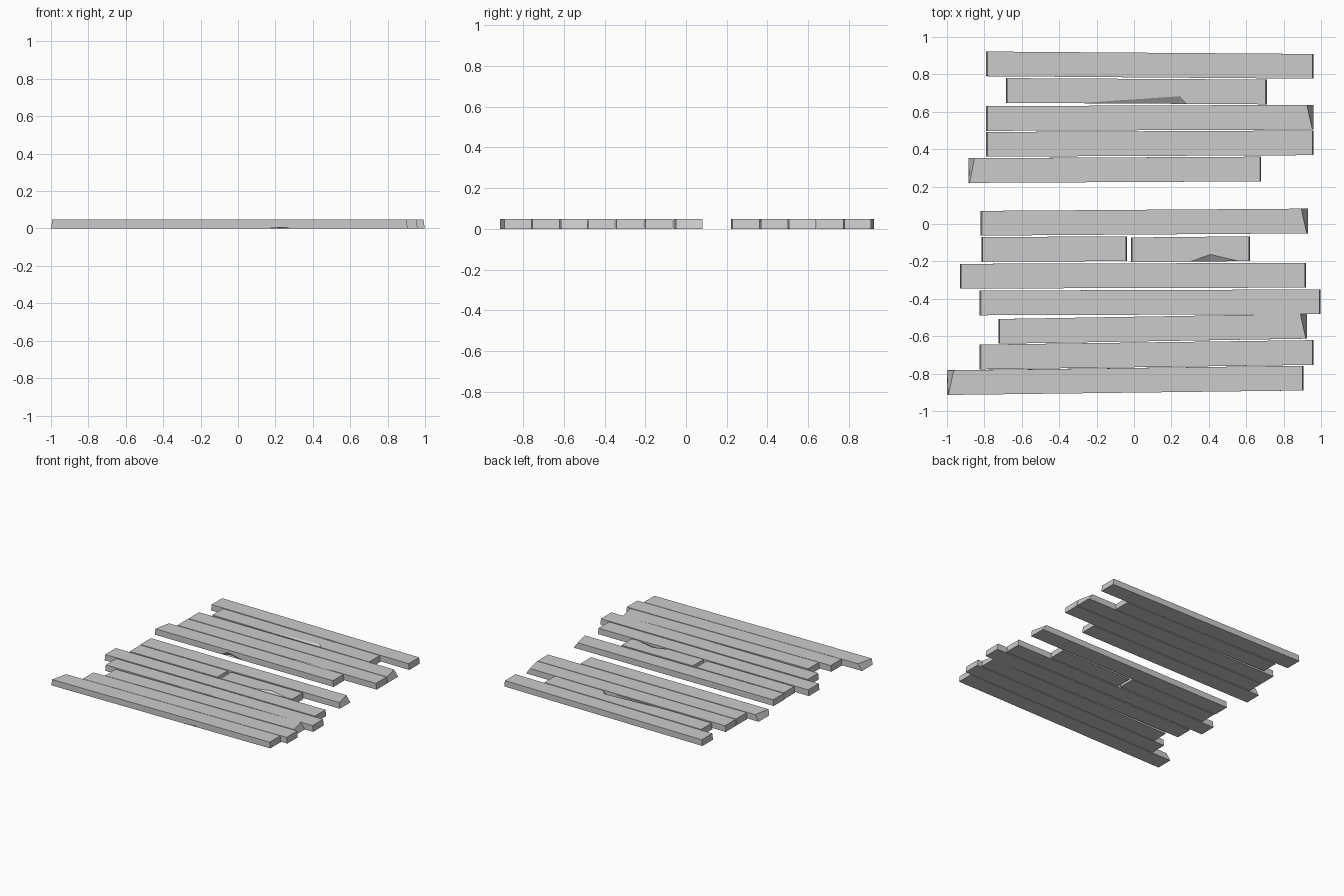
import bpy, bmesh

if "Cube" in bpy.data.objects:
    bpy.data.objects.remove(bpy.data.objects["Cube"])

W = 0.132  # plank width
H = 0.048  # plank thickness

# name, x0, x1, front-edge y at left / right, chip (start, peak, end, depth),
# chip on underside?, end-corner cut (left, right)
PLANKS = [
    ("plank_01", -0.79, 0.96, 0.79, 0.777, (0.19, 0.23, 0.35, 0.035), False, (0, 0)),
    ("plank_02", -0.685, 0.71, 0.648, 0.64, (-0.3, 0.24, 0.28, 0.04), False, (0, 0)),
    ("plank_03", -0.79, 0.96, 0.498, 0.505, (0.1, 0.28, 0.34, 0.03), True, (0, 0.03)),
    ("plank_04", -0.79, 0.96, 0.36, 0.368, (0.19, 0.23, 0.6, 0.04), False, (0, 0)),
    ("plank_05", -0.885, 0.68, 0.22, 0.228, (-0.3, -0.25, -0.1, 0.03), True, (0.026, 0)),
    ("plank_06", -0.82, 0.93, -0.062, -0.05, (-0.35, -0.27, -0.2, 0.03), True, (0, 0.03)),
    ("plank_07_left", -0.815, -0.037, -0.202, -0.198, (-0.31, -0.3, -0.15, 0.035), False, (0, 0)),
    ("plank_07_right", -0.016, 0.62, -0.204, -0.198, (0.3, 0.41, 0.56, 0.037), False, (0, 0)),
    ("plank_08", -0.93, 0.92, -0.345, -0.34, (0.4, 0.44, 0.57, 0.034), False, (0, 0)),
    ("plank_09", -0.825, 0.998, -0.488, -0.482, (-0.2, 0.1, 0.14, 0.036), False, (0, 0)),
    ("plank_10", -0.725, 0.925, -0.64, -0.613, (-0.1, 0.05, 0.15, 0.03), True, (0, 0.03)),
    ("plank_11", -0.825, 0.96, -0.777, -0.753, (0.16, 0.2, 0.45, 0.025), False, (0, 0)),
    ("plank_12", -0.999, 0.907, -0.914, -0.89, (0.15, 0.18, 0.28, 0.03), True, (0.03, 0)),
]


def plank(name, x0, x1, yl, yr, chip, under, cut):
    def edge(x):
        return yl + (yr - yl) * (x - x0) / (x1 - x0)

    # the chip lies on face "a"; face "b" is the opposite broad side
    za, zb = (0, H) if under else (H, 0)
    bm = bmesh.new()

    def v(x, y, z):
        return bm.verts.new((x, y, z))

    def corners(z):
        top = z > 0
        e = 0.006 if top else 0  # ends lean slightly inwards
        cl, cr = (cut if top else (0, 0))
        # a cut end runs diagonally: back corner is pulled in further
        return [v(x0 + e, yl, z), v(x1 - e, yr, z),
                v(x1 - e - cr, yr + W, z), v(x0 + e + cl, yl + W, z)]

    a, b = corners(za), corners(zb)
    s, p, e, d = chip
    c0, c1 = v(s, edge(s), za), v(e, edge(e), za)
    peak = v(p, edge(p) + d, za)
    low = v(p, edge(p), za + (zb - za) * 0.55)

    bm.faces.new([a[0], c0, peak, c1, a[1], a[2], a[3]])
    bm.faces.new(b)
    bm.faces.new([a[0], c0, low, c1, a[1], b[1], b[0]])
    bm.faces.new([c0, low, peak])
    bm.faces.new([low, c1, peak])
    for i in (1, 2, 3):
        j = (i + 1) % 4
        bm.faces.new([a[i], a[j], b[j], b[i]])
    bmesh.ops.triangulate(bm, faces=[f for f in bm.faces if len(f.verts) > 4])
    bmesh.ops.recalc_face_normals(bm, faces=bm.faces)
    me = bpy.data.meshes.new(name)
    bm.to_mesh(me)
    bm.free()
    bpy.context.collection.objects.link(bpy.data.objects.new(name, me))


for row in PLANKS:
    plank(*row)
